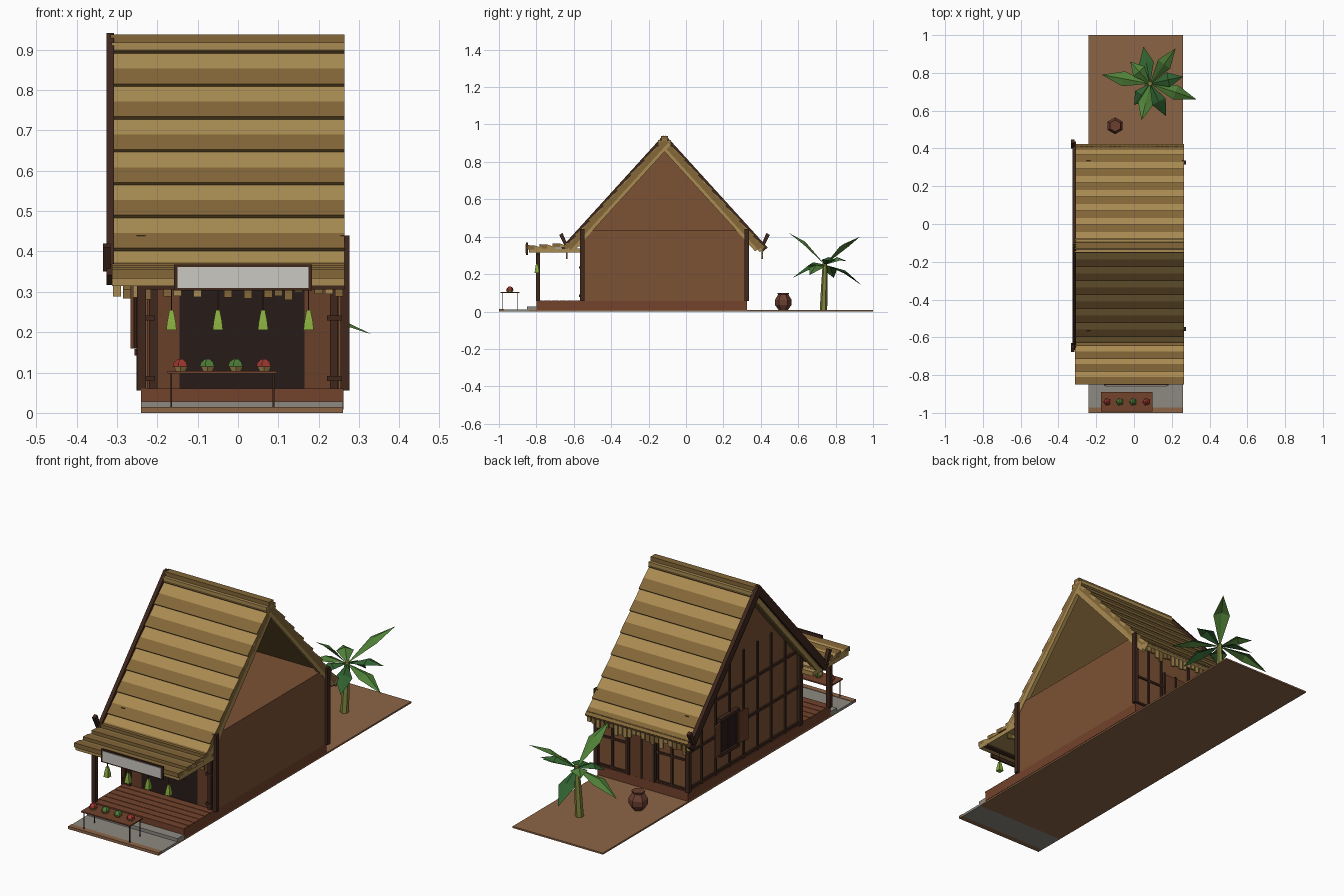
import bpy, bmesh, math, random
from mathutils import Vector

if "Cube" in bpy.data.objects:
    bpy.data.objects.remove(bpy.data.objects["Cube"])
random.seed(4)

def mat(name, r, g, b):
    m = bpy.data.materials.new(name)
    m.diffuse_color = (r, g, b, 1)
    m.use_nodes = True
    m.node_tree.nodes["Principled BSDF"].inputs["Base Color"].default_value = m.diffuse_color
    return m

SOIL = mat("soil", .26, .13, .06)
STONE = mat("stone", .27, .25, .22)
PLINTH = mat("red_wood", .17, .055, .025)
WALL = mat("wall_wood", .2, .085, .035)
PANEL = mat("panel_wood", .14, .05, .022)
DARK = mat("dark_wood", .05, .02, .012)
VOID = mat("dark_opening", .02, .012, .01)
THATCH = mat("thatch", .4, .26, .085)
THATCH2 = mat("thatch_shade", .23, .135, .04)
SIGN = mat("sign_face", .6, .58, .54)
LEAF = mat("leaf", .08, .22, .04)
LEAF2 = mat("leaf_shade", .03, .12, .03)
TRUNK = mat("stem", .22, .24, .05)
BANANA = mat("banana", .25, .42, .05)
RED = mat("red_fruit", .35, .04, .03)
CLAY = mat("clay", .15, .05, .03)

def make(name, verts, faces, m):
    me = bpy.data.meshes.new(name)
    me.from_pydata([tuple(v) for v in verts], [], faces)
    bm = bmesh.new()
    bm.from_mesh(me)
    bmesh.ops.recalc_face_normals(bm, faces=bm.faces)
    bm.to_mesh(me)
    bm.free()
    me.materials.append(m)
    ob = bpy.data.objects.new(name, me)
    bpy.context.collection.objects.link(ob)
    return ob

def prism(name, profile, x0, x1, m):
    """Extrude a (y, z) profile along x."""
    n = len(profile)
    v = [(x0, y, z) for y, z in profile] + [(x1, y, z) for y, z in profile]
    f = [tuple(range(n)), tuple(range(n, 2 * n))]
    f += [(i, (i + 1) % n, (i + 1) % n + n, i + n) for i in range(n)]
    return make(name, v, f, m)

def box(name, x0, x1, y0, y1, z0, z1, m):
    return prism(name, [(y0, z0), (y1, z0), (y1, z1), (y0, z1)], x0, x1, m)

def lathe(name, center, rings, sides, m, lean=(0, 0)):
    """Stack of (radius, z) rings, closed at both ends."""
    v, f = [], []
    for k, (r, z) in enumerate(rings):
        t = k / (len(rings) - 1)
        for i in range(sides):
            a = math.tau * (i + .5) / sides
            v.append((center[0] + lean[0] * t + r * math.cos(a),
                      center[1] + lean[1] * t + r * math.sin(a), z))
    for k in range(len(rings) - 1):
        for i in range(sides):
            j = (i + 1) % sides
            f.append((k * sides + i, k * sides + j, (k + 1) * sides + j, (k + 1) * sides + i))
    f += [tuple(range(sides)), tuple(range(len(v) - sides, len(v)))]
    return make(name, v, f, m)

# Ground, pavement and step
box("ground", -.24, .26, -.84, 1, 0, .008, SOIL)
box("pavement", -.24, .26, -.972, -.84, 0, .012, STONE)
box("curb", -.24, .26, -1, -.972, 0, .014, SOIL)
box("porch_step", -.24, .26, -.85, -.8, .008, .028, STONE)

# Plinth, porch planks and body
box("plinth", -.24, .262, -.8, .325, .008, .055, PLINTH)
for i in range(6):
    y = -.803 + i * .042
    box("porch_plank", -.24, .262, y, y + .039, .055, .06, PLINTH)
box("house_body", -.235, .262, -.55, .32, .055, .432, WALL)
prism("left_gable", [(-.55, .43), (.32, .43), (-.115, .9)], -.235, -.222, WALL)

# Posts
for x in (-.24, .265):
    for y in (-.555, .325):
        box("corner_post", x - .011, x + .011, y - .011, y + .011, .055, .44, DARK)
box("porch_post", -.25, -.228, -.802, -.78, .055, .325, DARK)

# Front wall
box("front_opening", -.145, .165, -.556, -.549, .06, .31, VOID)
for x0, x1 in ((-.225, -.145), (.165, .25)):
    box("front_panel", x0, x1, -.557, -.549, .06, .42, PANEL)
for x in (-.21, .238):
    box("front_stile", x - .01, x + .01, -.568, -.55, .06, .42, DARK)
for z in (.085, .235):
    for x in (-.225, .238):
        box("front_rail", x - .018, x + .018, -.572, -.55, z - .006, z + .006, DARK)
box("front_lintel", -.23, .255, -.565, -.55, .31, .33, DARK)

# Left wall battens, rails and shuttered window
for i in range(1, 8):
    y = -.555 + i * .11
    top = .91 - 1.1 * abs(y + .115) - .03
    box("left_batten", -.242, -.234, y - .005, y + .005, .055, min(top, .6), DARK)
for z in (.07, .25, .43):
    box("left_rail", -.243, -.234, -.55, .32, z - .006, z + .006, DARK)
box("window_opening", -.246, -.234, -.045, .075, .155, .32, VOID)
for z in (.15, .325):
    box("window_frame", -.256, -.234, -.06, .09, z - .008, z + .008, DARK)
for y in (-.05, .015, .08):
    box("window_bar", -.25, -.234, y - .006, y + .006, .15, .325, DARK)
for y, s in ((.085, 1), (-.055, -1)):
    v = [(-.246 - dx - t, y + s * dy, z) for z in (.16, .315)
         for dx, dy, t in ((0, 0, 0), (.012, .06, 0), (.012, .06, .008), (0, 0, .008))]
    make("shutter", v, [(0, 1, 2, 3), (4, 5, 6, 7), (0, 1, 5, 4), (1, 2, 6, 5),
                        (2, 3, 7, 6), (3, 0, 4, 7)], PANEL)

# Back wall battens, rails and door
for x in (-.15, -.07, .1, .18):
    box("back_batten", x - .005, x + .005, .319, .328, .055, .43, DARK)
for z in (.065, .21, .38):
    box("back_rail", -.235, .26, .319, .327, z - .005, z + .005, DARK)
box("back_door", -.05, .08, .319, .33, .058, .28, PANEL)
for x in (-.055, .015, .085):
    box("door_stile", x - .005, x + .005, .32, .335, .058, .285, DARK)

# Main roof: slab, courses, rakes, upturned ends and fringe on each slope
RX0, RX1, RY, RZ = -.312, .264, -.115, .922
ANG = math.atan(1.1)
CO, SI = math.cos(ANG), math.sin(ANG)

def slope(side, s, h):
    return (RY + side * (s * CO + h * SI), RZ - s * SI + h * CO)

def slope_slab(name, side, pts, x0, x1, m):
    prism(name, [slope(side, s, h) for s, h in pts], x0, x1, m)

for side in (-1, 1):
    slope_slab("roof_slab", side, [(0, 0), (.775, 0), (.775, -.028), (0, -.028)], RX0, RX1, THATCH2)
    edges = [0] + [.045 + .11 * i for i in range(7)] + [.788]
    for a, b in zip(edges, edges[1:]):
        mid = (a + b) / 2
        slope_slab("thatch_upper", side, [(a, -.01), (a, .002), (mid, .007), (mid, -.01)], RX0, RX1, THATCH)
        slope_slab("thatch_lower", side, [(mid, -.01), (mid, .007), (b, .012), (b, -.01)], RX0, RX1, THATCH2)
    slope_slab("eave_edge", side, [(.75, -.03), (.75, .004), (.79, .004), (.79, -.03)], RX0, RX1, THATCH)
    slope_slab("right_rake", side, [(.0, -.045), (.0, -.02), (.77, -.02), (.77, -.045)], RX1 - .02, RX1, THATCH)
    slope_slab("left_rake_lining", side, [(0, -.045), (0, -.02), (.77, -.02), (.77, -.045)], RX0, RX0 + .02, THATCH)
    slope_slab("left_rake", side, [(-.01, -.02), (-.01, .018), (.8, .018), (.8, -.02)], -.326, -.307, DARK)
    ye = RY + side * .515
    prism("rake_finial", [(ye, .35), (ye + side * .018, .35), (ye + side * .048, .41),
                          (ye + side * .03, .42)], -.334, -.316, DARK)
    for i in range(23):
        x = RX0 + .012 + i * .025
        d = random.uniform(.28, .315)
        y = RY + side * .523
        box("eave_fringe", x - .01, x + .01, y - .004, y + .004, d, .36, random.choice((THATCH, THATCH2)))
box("ridge_cap", -.316, .264, -.133, -.097, .914, .938, THATCH2)
for y in (-.142, -.088):
    box("ridge_roll", -.314, .264, y - .008, y + .008, .898, .918, THATCH)

# Porch awning: beams and overlapping courses
for i in range(4):
    y = -.85 + i * .068
    z = .333 + i * .005
    prism("awning_course", [(y, z), (y, z + .022), (y + .04, z + .02), (y + .04, z)], RX0, RX1, THATCH2)
    prism("awning_course_top", [(y + .04, z), (y + .04, z + .02), (y + .08, z + .008), (y + .08, z)],
          RX0, RX1, THATCH)
box("awning_deck", RX0, RX1, -.84, -.56, .315, .336, THATCH)
box("awning_beam", -.25, .264, -.803, -.78, .306, .322, DARK)

# Sign board
box("sign_frame", -.158, .183, -.856, -.846, .303, .368, DARK)
box("sign_panel", -.15, .175, -.859, -.85, .31, .361, SIGN)

# Hanging fruit bunches
for x in (-.165, -.05, .062, .175):
    lathe("hanging_bunch", (x, -.797), [(.018, .205), (.015, .225), (.007, .255)], 4, BANANA)
    box("bunch_cord", x - .0015, x + .0015, -.798, -.796, .25, .31, DARK)

# Market table with fruit piles
box("table_top", -.175, .097, -.992, -.89, .098, .104, PLINTH)
for x in (-.165, .088):
    for y in (-.982, -.9):
        box("table_leg", x - .002, x + .002, y - .002, y + .002, .01, .1, DARK)
for i, x in enumerate((-.142, -.075, -.005, .065)):
    lathe("fruit_basket", (x, -.942), [(.014, .104), (.02, .115)], 6, THATCH)
    lathe("fruit_pile", (x, -.942), [(.02, .115), (.017, .125), (.006, .134)], 5, LEAF if i % 3 else RED)

# Clay jar
lathe("clay_jar", (-.1, .52), [(.025, .008), (.044, .035), (.045, .062), (.028, .09), (.032, .1)], 6, CLAY)

# Banana plant: stem and folded leaves
lathe("plant_stem", (.075, .735), [(.02, .005), (.017, .13), (.012, .262)], 6, TRUNK, (.01, .008))
base = Vector((.085, .743, .25))
tips = [(-.17, .79, .18), (.05, .94, .14), (.22, .93, .4), (.26, .78, .27), (.33, .66, .195),
        (.17, .57, .18), (.04, .55, .42), (0, .63, .22), (-.02, .86, .27)]
for i, t in enumerate(tips):
    tip = Vector(t)
    d = tip - base
    side = Vector((-d.y, d.x, 0)).normalized() * .04
    mid = base + d * .55 + Vector((0, 0, .03))
    drop = Vector((0, 0, -.015))
    make("plant_leaf", [base, mid + side + drop, tip, mid - side + drop, mid],
         [(0, 1, 4), (1, 2, 4), (2, 3, 4), (3, 0, 4)], LEAF2 if i % 2 else LEAF)
